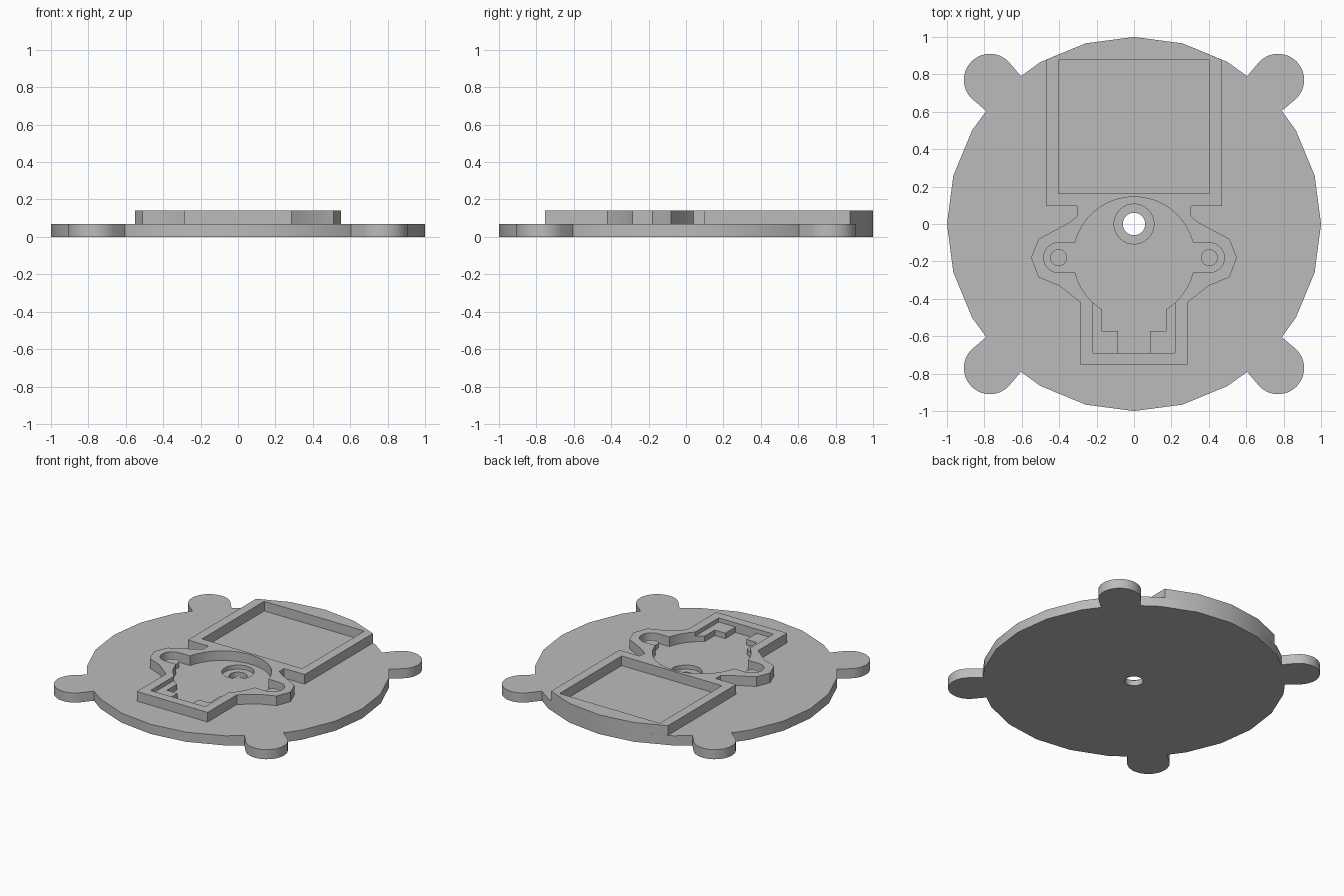
import bpy, bmesh
from math import radians, cos, sin, acos, asin, degrees

if "Cube" in bpy.data.objects:
    bpy.data.objects.remove(bpy.data.objects["Cube"], do_unlink=True)

grey = bpy.data.materials.new("plain grey")
grey.use_nodes = True
grey.diffuse_color = (0.5, 0.5, 0.5, 1)
grey.node_tree.nodes["Principled BSDF"].inputs["Base Color"].default_value = (0.5, 0.5, 0.5, 1)

PLATE, TOP = 0.07, 0.14


def arc(cx, cy, r, a0, a1, n):
    """Points along an arc, angles in degrees."""
    steps = [radians(a0 + (a1 - a0) * i / n) for i in range(n + 1)]
    return [(cx + r * cos(a), cy + r * sin(a)) for a in steps]


def circle(cx, cy, r, n=32):
    return arc(cx, cy, r, 0, 360, n)[:-1]


def mirrored(half):
    """Close a right-hand half outline across x = 0."""
    return half + [(-x, y) for x, y in reversed(half) if abs(x) > 1e-6]


def prism(name, outline, z0, z1):
    bm = bmesh.new()
    face = bm.faces.new([bm.verts.new((x, y, z0)) for x, y in outline])
    up = bmesh.ops.extrude_face_region(bm, geom=[face])["geom"]
    bmesh.ops.translate(bm, vec=(0, 0, z1 - z0),
                        verts=[v for v in up if isinstance(v, bmesh.types.BMVert)])
    bmesh.ops.recalc_face_normals(bm, faces=bm.faces)
    mesh = bpy.data.meshes.new(name)
    bm.to_mesh(mesh)
    bm.free()
    mesh.materials.append(grey)
    obj = bpy.data.objects.new(name, mesh)
    bpy.context.collection.objects.link(obj)
    return obj


def activate(obj):
    bpy.ops.object.select_all(action='DESELECT')
    obj.select_set(True)
    bpy.context.view_layer.objects.active = obj


def cut(obj, outline, z0, z1):
    cutter = prism("cutter", outline, z0, z1)
    cutter.hide_render = True
    mod = obj.modifiers.new("cut", 'BOOLEAN')
    mod.operation, mod.solver, mod.object = 'DIFFERENCE', 'EXACT', cutter
    activate(obj)
    bpy.ops.object.modifier_apply(modifier=mod.name)
    bpy.data.objects.remove(cutter, do_unlink=True)


# Base plate: 24-sided disc with four rounded lugs, one quadrant turned four times
quadrant = (arc(0, 0, 1, 0, 30, 2) + [(0.79, 0.605)]
            + arc(0.77, 0.77, 0.14, -45, 135, 16)
            + [(0.605, 0.79)] + arc(0, 0, 1, 60, 75, 1))
outline = []
for turn in range(4):
    for x, y in quadrant:
        for _ in range(turn):
            x, y = -y, x
        outline.append((x, y))
base_plate = prism("base_plate", outline, 0, PLATE)

# Central through hole with counterbore
cut(base_plate, circle(0, 0, 0.06), -0.1, 0.2)
cut(base_plate, circle(0, 0, 0.107), 0.04, 0.2)

# Raised frame: rear tray walls, side ears and front housing
frame = prism("raised_frame", mirrored(
    arc(0, 0, 1, 90, 75, 1)
    + [(0.47, 0.878), (0.47, 0.095), (0.305, 0.095), (0.305, 0.04), (0.35, 0.005),
       (0.51, -0.08), (0.55, -0.18), (0.51, -0.285), (0.4, -0.33),
       (0.285, -0.42), (0.285, -0.755)]), PLATE, TOP)

# Rectangular rear tray
cut(frame, mirrored([(0.403, 0.877), (0.403, 0.163)]), 0, 0.3)

# Round recess with ears and a square front bay
CY, R, EAR = -0.18, 0.325, 0.08
ear_angle = degrees(asin(EAR / R))
bay_angle = -degrees(acos(0.22 / R))
ledge_angle = -degrees(acos(0.17 / R))
cut(frame, mirrored(
    arc(0, CY, R, 90, ear_angle, 16)
    + arc(0.403, CY, EAR, 90, -90, 14)
    + arc(0, CY, R, -ear_angle, bay_angle, 8)
    + [(0.22, -0.69)]), 0, 0.3)

# Pegs in the ears and stepped corner ledges in the bay
ledge = arc(0, CY, R, bay_angle, ledge_angle, 3) + [
    (0.17, -0.573), (0.085, -0.573), (0.085, -0.69), (0.22, -0.69)]
parts = [base_plate, frame]
for side, s in (("left", 1), ("right", -1)):
    parts.append(prism(side + "_peg", circle(0.403 * s, CY, 0.045, 24), PLATE, 0.105))
    parts.append(prism(side + "_ledge", [(x * s, y) for x, y in ledge], PLATE, 0.11))

# Smooth the curved walls, keep the edges crisp
for obj in parts:
    activate(obj)
    bpy.ops.object.shade_smooth_by_angle(angle=radians(25))
